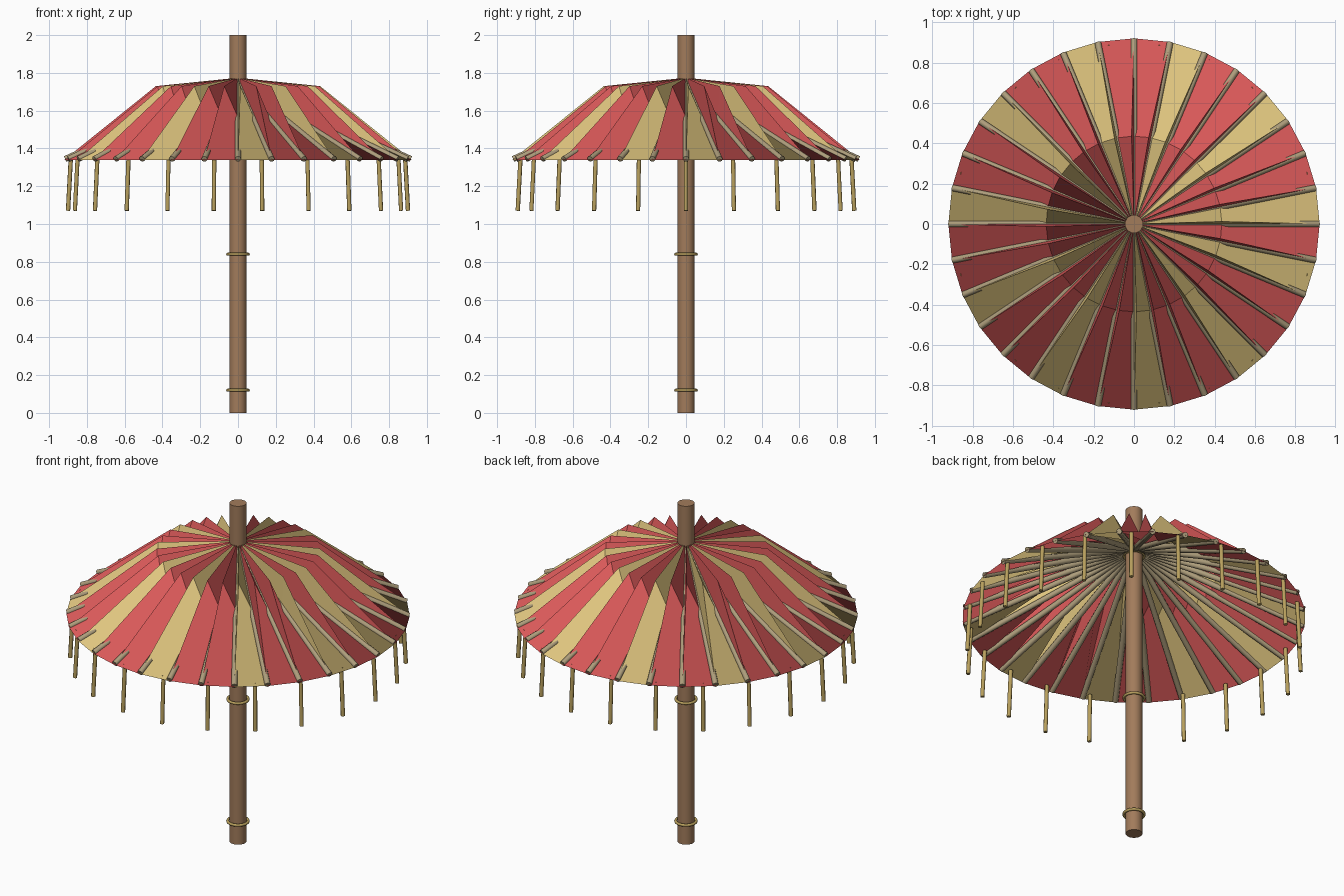
import bpy, math
from mathutils import Vector

if "Cube" in bpy.data.objects:
    bpy.data.objects.remove(bpy.data.objects["Cube"])

N = 32            # ribs / panels
STEP = 2 * math.pi / N
RIM_R, RIM_Z = 0.92, 1.34
BEND_R, BEND_Z = 0.435, 1.73
HUB_R, HUB_Z = 0.043, 1.77
VALLEY_HUB_Z = 1.745


def material(name, rgb):
    m = bpy.data.materials.new(name)
    m.diffuse_color = (*rgb, 1)
    m.use_nodes = True
    m.node_tree.nodes["Principled BSDF"].inputs["Base Color"].default_value = m.diffuse_color
    return m


RED = material("red_paper", (0.70, 0.10, 0.10))
YELLOW = material("yellow_paper", (0.74, 0.56, 0.21))
WOOD = material("wood", (0.36, 0.20, 0.105))
BAMBOO = material("bamboo", (0.42, 0.34, 0.20))
GOLD = material("gold", (0.48, 0.35, 0.11))


def polar(r, a, z):
    return Vector((r * math.cos(a), r * math.sin(a), z))


def mesh_object(name, verts, faces, mat):
    me = bpy.data.meshes.new(name)
    me.from_pydata(verts, [], faces)
    me.materials.append(mat)
    ob = bpy.data.objects.new(name, me)
    bpy.context.collection.objects.link(ob)
    return ob


def rod(name, a, b, radius, sides, mat):
    d = b - a
    bpy.ops.mesh.primitive_cylinder_add(vertices=sides, radius=radius, depth=d.length,
                                        location=(a + b) / 2,
                                        rotation=d.to_track_quat('Z', 'Y').to_euler())
    ob = bpy.context.object
    ob.name = name
    ob.data.materials.append(mat)
    bpy.ops.object.shade_smooth_by_angle(angle=math.radians(50))
    return ob


# Pole
rod("pole", Vector((0, 0, 0)), Vector((0, 0, 2)), 0.045, 32, WOOD)

# Rings around the pole
for name, z in (("lower_ring", 0.12), ("middle_ring", 0.84), ("hub_ring", 1.72)):
    bpy.ops.mesh.primitive_torus_add(major_radius=0.055, minor_radius=0.008,
                                     major_segments=32, minor_segments=8, location=(0, 0, z))
    bpy.context.object.name = name
    bpy.context.object.data.materials.append(GOLD)
    bpy.ops.object.shade_smooth_by_angle(angle=math.radians(60))

# Pleated canopy: each panel rises steeply from its rib, then slopes to the next rib
t = (RIM_R - BEND_R) / (RIM_R - HUB_R)
VALLEY_Z = RIM_Z + t * (VALLEY_HUB_Z - RIM_Z)
FOLD = math.radians(1.6)
panels = {"red_panels": ([], [], RED), "yellow_panels": ([], [], YELLOW)}
for j in range(N):
    verts, faces, _ = panels["yellow_panels" if j % 3 == 0 else "red_panels"]
    a, b = j * STEP, (j + 1) * STEP
    i = len(verts)
    verts += [polar(RIM_R, a, RIM_Z), polar(RIM_R, b, RIM_Z),
              polar(BEND_R, b, VALLEY_Z), polar(BEND_R, a + FOLD, BEND_Z),
              polar(HUB_R, b, VALLEY_HUB_Z), polar(HUB_R, a + FOLD, HUB_Z),
              polar(BEND_R, a, VALLEY_Z), polar(HUB_R, a, VALLEY_HUB_Z)]
    faces += [[i + k for k in f] for f in
              ((0, 1, 2, 3), (3, 2, 4, 5), (6, 0, 3), (6, 3, 5, 7))]
for name, (verts, faces, mat) in panels.items():
    mesh_object(name, verts, faces, mat)

# Ribs under the folds
for j in range(N):
    a = j * STEP
    rod(f"rib_{j + 1}", polar(0.04, a, VALLEY_HUB_Z - 0.005),
        polar(0.915, a, RIM_Z + 0.004), 0.016, 8, BAMBOO)

# Hanging sticks around the rim
for k in range(22):
    a = 2 * math.pi * k / 22
    rod(f"hanging_stick_{k + 1}", polar(0.885, a, 1.35), polar(0.90, a, 1.07),
        0.0115, 8, GOLD)
